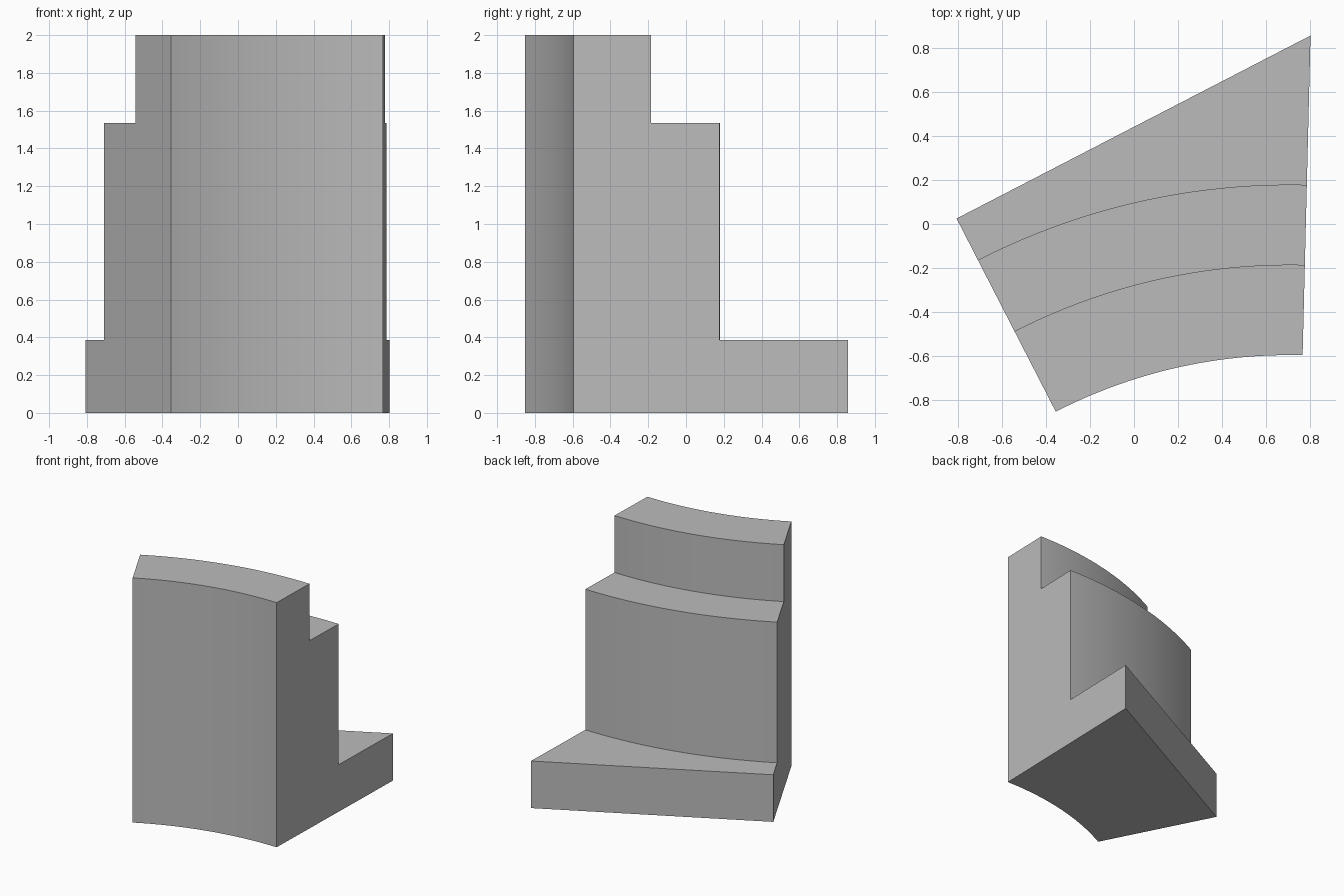
import bpy, bmesh, math
from mathutils import Vector

old = bpy.data.objects.get("Cube")
if old:
    bpy.data.objects.remove(old, do_unlink=True)

# Plain grey material
grey = bpy.data.materials.new("plain grey")
grey.use_nodes = True
colour = (0.5, 0.5, 0.5, 1)
grey.diffuse_color = colour
grey.node_tree.nodes["Principled BSDF"].inputs["Base Color"].default_value = colour

# Curved wall: concentric steps about one centre, with a straight back on the base
CENTRE = Vector((0.709, -2.926))
START, END, STEPS = math.radians(88.58), math.radians(117.19), 32
R_FRONT, R_UPPER, R_LOWER = 2.33, 2.741, 3.105
Z_BASE, Z_LEDGE, Z_TOP = 0.385, 1.535, 2.0
back_a = Vector((0.803, 0.857)) - CENTRE
back_b = Vector((-0.807, 0.025)) - CENTRE
normal = (back_b - back_a).orthogonal().normalized()
back_dist = normal.dot(back_a)


def section(bm, angle):
    """One stepped cross-section at the given angle."""
    ray = Vector((math.cos(angle), math.sin(angle)))
    r_back = back_dist / normal.dot(ray)
    outline = [(R_FRONT, 0), (r_back, 0), (r_back, Z_BASE), (R_LOWER, Z_BASE),
               (R_LOWER, Z_LEDGE), (R_UPPER, Z_LEDGE), (R_UPPER, Z_TOP), (R_FRONT, Z_TOP)]
    return [bm.verts.new((*(CENTRE + ray * r), z)) for r, z in outline]


bm = bmesh.new()
rings = [section(bm, START + (END - START) * i / STEPS) for i in range(STEPS + 1)]
for a, b in zip(rings, rings[1:]):
    for i in range(len(a)):
        j = (i + 1) % len(a)
        bm.faces.new((a[i], a[j], b[j], b[i]))
bm.faces.new(rings[0])
bm.faces.new(rings[-1])
bmesh.ops.recalc_face_normals(bm, faces=bm.faces)

mesh = bpy.data.meshes.new("stepped_curved_wall")
bm.to_mesh(mesh)
bm.free()
mesh.materials.append(grey)
wall = bpy.data.objects.new("stepped_curved_wall", mesh)
bpy.context.collection.objects.link(wall)

# Smooth curves, crisp edges
bpy.ops.object.select_all(action="DESELECT")
wall.select_set(True)
bpy.context.view_layer.objects.active = wall
bpy.ops.object.shade_smooth_by_angle(angle=math.radians(30))
